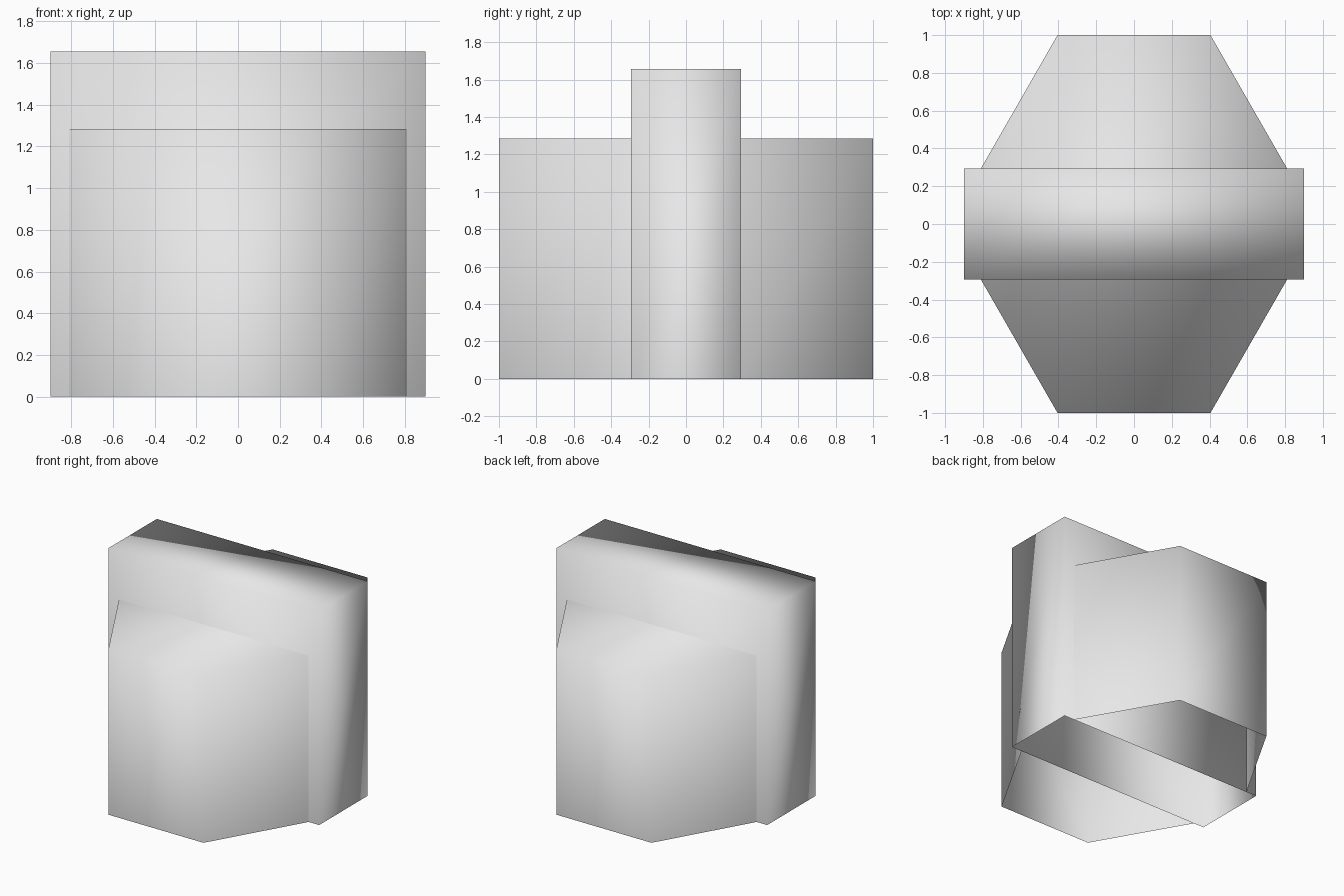
import bpy
import bmesh

if "Cube" in bpy.data.objects:
    bpy.data.objects.remove(bpy.data.objects["Cube"], do_unlink=True)

grey = bpy.data.materials.new("light grey")
grey.use_nodes = True
colour = (0.8, 0.8, 0.8, 1)
grey.diffuse_color = colour
grey.node_tree.nodes["Principled BSDF"].inputs["Base Color"].default_value = colour


def shell(name, outline, height, closed=True):
    """Walls raised along a counter-clockwise outline, capped on top, open below."""
    bm = bmesh.new()
    low = [bm.verts.new((x, y, 0)) for x, y in outline]
    high = [bm.verts.new((x, y, height)) for x, y in outline]
    count = len(outline)
    for i in range(count if closed else count - 1):
        j = (i + 1) % count
        bm.faces.new((low[i], low[j], high[j], high[i]))
    bm.faces.new(high)
    for face in bm.faces:
        face.smooth = True
    mesh = bpy.data.meshes.new(name)
    bm.to_mesh(mesh)
    bm.free()
    mesh.materials.append(grey)
    obj = bpy.data.objects.new(name, mesh)
    bpy.context.collection.objects.link(obj)
    return obj


half_width, half_depth = 0.9, 0.295

# Tall middle block
shell("middle_block",
      [(-half_width, -half_depth), (half_width, -half_depth),
       (half_width, half_depth), (-half_width, half_depth)], 1.656)

# Tapered bays in front and behind, open where they meet the block
for name, side in (("front_bay", -1), ("back_bay", 1)):
    bay = [(0.81, half_depth), (0.405, 1), (-0.405, 1), (-0.81, half_depth)]
    shell(name, [(x * side, y * side) for x, y in bay], 1.284, closed=False)
